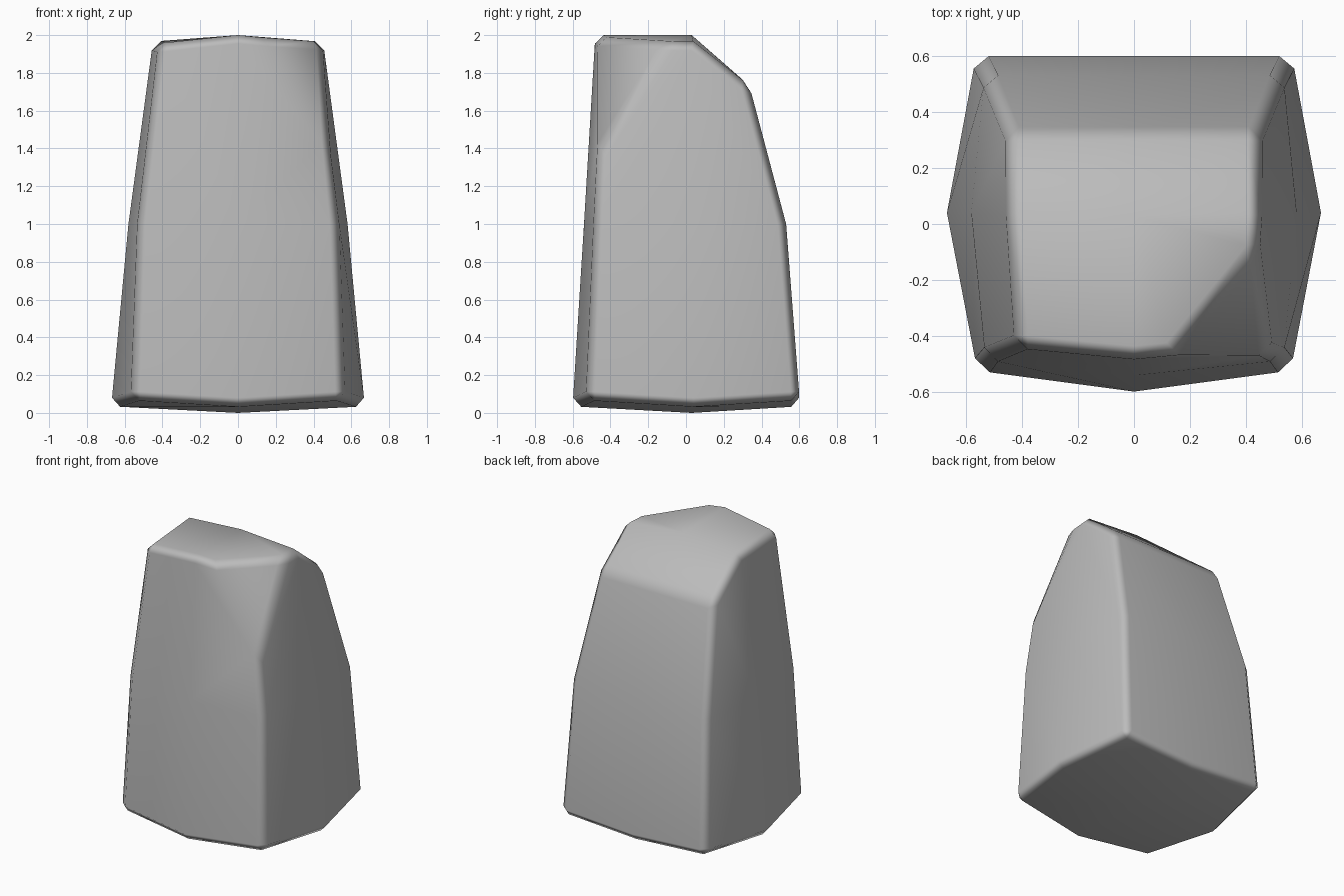
import bpy
import bmesh
from mathutils import Vector

old = bpy.data.objects.get("Cube")
if old:
    bpy.data.objects.remove(old, do_unlink=True)

BEVEL_WIDTH = 0.045

# Each level lists front, middle and back rows: (centre point, left corner point)
base = [((0, -0.6, 0.035), (0.56, -0.525, 0.07)),
        ((0, 0.03, 0), (0.67, 0.04, 0.035)),
        ((0, 0.602, 0.035), (0.565, 0.602, 0.07))]
waist = [((0, -0.54, 1), (0.53, -0.485, 1)),
         ((0, 0.03, 1), (0.58, 0.04, 1)),
         ((0, 0.53, 1), (0.53, 0.53, 1))]
crown = [((0, -0.48, 2), (0.42, -0.44, 1.955)),
         ((0, 0.03, 2), (0.452, 0.04, 1.965)),
         ((0, 0.335, 1.735), (0.45, 0.335, 1.735))]
levels = [base, waist, crown]


def place(co):
    """Move a point of the unit box grid to its spot on the boulder."""
    sx, sy, sz = (round(c) for c in co)
    x, y, z = levels[sz + 1][sy + 1][abs(sx)]
    return Vector((x * sx, y, z))


def side_number(normal):
    """Number the six sides of the box by their direction."""
    axis = max(range(3), key=lambda i: abs(normal[i]))
    return axis * 2 + (normal[axis] > 0)


# Box with one cut per edge, its sides remembered before shaping
bm = bmesh.new()
side = bm.faces.layers.int.new("side")
bmesh.ops.create_cube(bm, size=2)
bmesh.ops.subdivide_edges(bm, edges=bm.edges[:], cuts=1, use_grid_fill=True)
bm.normal_update()
for face in bm.faces:
    face[side] = side_number(face.normal)
for vert in bm.verts:
    vert.co = place(vert.co)

# Broken corner at the front left of the crown
a = Vector((0.14, -0.465, 1.985))
b = Vector((0.44, -0.1, 1.96))
c = Vector((0.485, -0.464, 1.38))
cut = (b - a).cross(c - a).normalized()
if cut.dot(Vector(crown[0][1]) - a) < 0:
    cut.negate()
bmesh.ops.bisect_plane(bm, geom=bm.verts[:] + bm.edges[:] + bm.faces[:],
                       plane_co=a, plane_no=cut, clear_outer=True)
rim = [e for e in bm.edges if e.is_boundary]
filled = bmesh.ops.holes_fill(bm, edges=rim, sides=0)
front = side_number(Vector((0, -1, 0)))
for face in filled["faces"]:
    face[side] = front
bmesh.ops.recalc_face_normals(bm, faces=bm.faces[:])

# Worn edges wherever two different sides meet
worn = [e for e in bm.edges if len(e.link_faces) == 2
        and e.link_faces[0][side] != e.link_faces[1][side]]
bmesh.ops.bevel(bm, geom=worn, offset=BEVEL_WIDTH, offset_type='OFFSET',
                segments=1, profile=0.5, affect='EDGES', clamp_overlap=True)
bm.faces.layers.int.remove(bm.faces.layers.int["side"])
bmesh.ops.recalc_face_normals(bm, faces=bm.faces[:])
for face in bm.faces:
    face.smooth = True

mesh = bpy.data.meshes.new("boulder")
bm.to_mesh(mesh)
bm.free()
boulder = bpy.data.objects.new("boulder", mesh)
bpy.context.collection.objects.link(boulder)

# Broad faces keep flat shading, worn edges blend
blend = boulder.modifiers.new("soft_edges", 'WEIGHTED_NORMAL')
blend.weight = 50

# Stone colour
stone = bpy.data.materials.new("grey_stone")
stone.use_nodes = True
grey = (0.5, 0.5, 0.5, 1)
stone.diffuse_color = grey
shader = next(n for n in stone.node_tree.nodes if n.type == 'BSDF_PRINCIPLED')
shader.inputs["Base Color"].default_value = grey
shader.inputs["Roughness"].default_value = 0.9
mesh.materials.append(stone)
